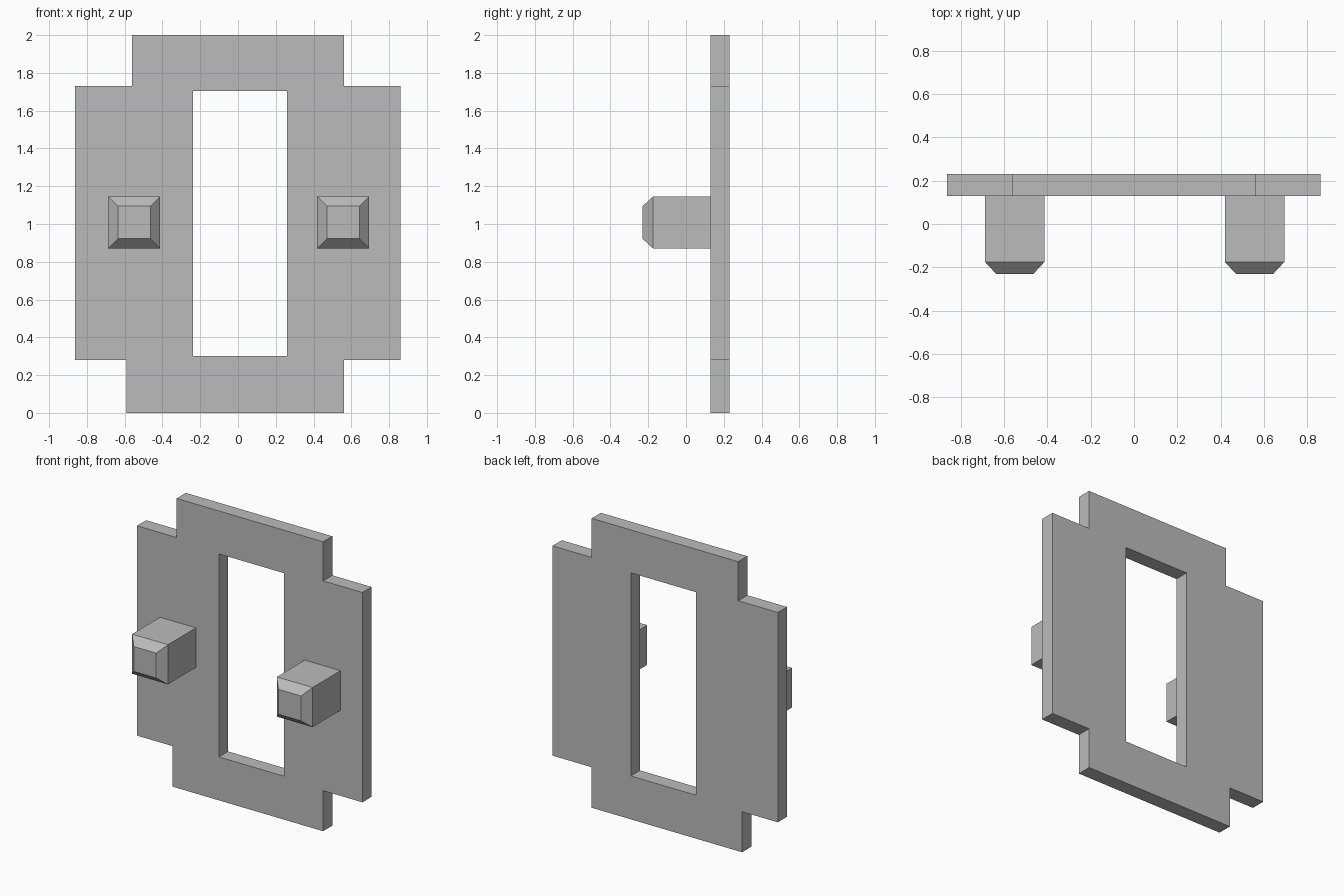
import bpy
import bmesh

cube = bpy.data.objects.get("Cube")
if cube:
    bpy.data.objects.remove(cube, do_unlink=True)

grey = bpy.data.materials.new("plain_grey")
grey.use_nodes = True
colour = (0.5, 0.5, 0.5, 1.0)
grey.diffuse_color = colour
grey.node_tree.nodes["Principled BSDF"].inputs["Base Color"].default_value = colour


def add_object(name, bm):
    bmesh.ops.recalc_face_normals(bm, faces=bm.faces)
    mesh = bpy.data.meshes.new(name)
    bm.to_mesh(mesh)
    bm.free()
    mesh.materials.append(grey)
    obj = bpy.data.objects.new(name, mesh)
    bpy.context.collection.objects.link(obj)
    return obj


def extrude_outline(bm, loops, y_front, y_back):
    """Fill nested (x, z) outlines and give the result thickness."""
    edges = []
    for loop in loops:
        verts = [bm.verts.new((x, y_front, z)) for x, z in loop]
        edges += [bm.edges.new((a, b)) for a, b in zip(verts, verts[1:] + verts[:1])]
    bmesh.ops.triangle_fill(bm, edges=edges, use_beauty=True, use_dissolve=False)
    result = bmesh.ops.extrude_face_region(bm, geom=bm.faces[:], use_keep_orig=True)
    moved = [v for v in result["geom"] if isinstance(v, bmesh.types.BMVert)]
    bmesh.ops.translate(bm, verts=moved, vec=(0, y_back - y_front, 0))


# Stepped plate with a tall rectangular opening
outline = [(-0.59, 0), (0.56, 0), (0.56, 0.28), (0.86, 0.28),
           (0.86, 1.73), (0.56, 1.73), (0.56, 2), (-0.56, 2),
           (-0.56, 1.73), (-0.863, 1.73), (-0.863, 0.28), (-0.59, 0.28)]
opening = [(-0.237, 0.3), (0.26, 0.3), (0.26, 1.703), (-0.237, 1.703)]
bm = bmesh.new()
extrude_outline(bm, [outline, opening], 0.13, 0.23)
add_object("plate", bm)


# Square pegs with a chamfered front end, open where they meet the plate
def add_peg(name, x, z=1.008):
    bm = bmesh.new()
    rings = []
    for y, half in ((0.13, 0.137), (-0.175, 0.137), (-0.23, 0.086)):
        rings.append([bm.verts.new((x + sx * half, y, z + sz * half))
                      for sx, sz in ((-1, -1), (1, -1), (1, 1), (-1, 1))])
    for a, b in zip(rings, rings[1:]):
        for i in range(4):
            j = (i + 1) % 4
            bm.faces.new((a[i], a[j], b[j], b[i]))
    bm.faces.new(rings[-1])
    add_object(name, bm)


add_peg("right_peg", -0.55)
add_peg("left_peg", 0.556)
